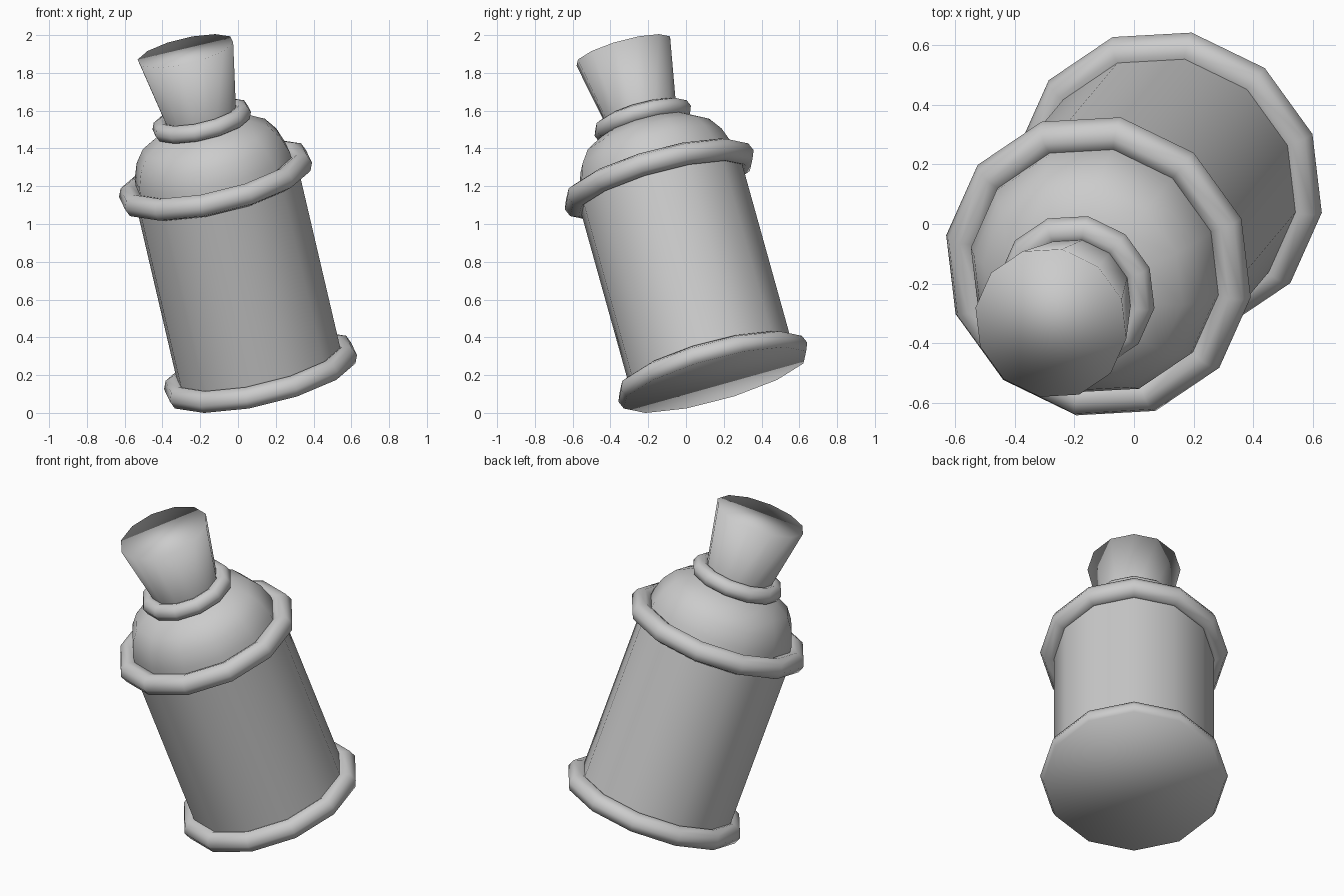
import bpy, bmesh
from math import cos, sin, pi, radians
from mathutils import Matrix

cube = bpy.data.objects.get("Cube")
if cube:
    bpy.data.objects.remove(cube, do_unlink=True)

grey = bpy.data.materials.new("plain grey")
grey.use_nodes = True
colour = (0.6, 0.6, 0.6, 1)
grey.diffuse_color = colour
grey.node_tree.nodes["Principled BSDF"].inputs["Base Color"].default_value = colour

SIDES = 12
HALF = 0.542      # half the distance between the two big rings
LEAN = (Matrix.Translation((0, 0, 0.725))
        @ Matrix.Rotation(radians(50), 4, 'Z')
        @ Matrix.Rotation(radians(-20), 4, 'Y'))


def lathe(name, profile, closed=False, cap_start=False, cap_end=False):
    """Spin (radius, height) points round the leaning axis."""
    bm = bmesh.new()
    loops = [[bm.verts.new((r * cos(2 * pi * i / SIDES), r * sin(2 * pi * i / SIDES), h))
              for i in range(SIDES)] for r, h in profile]
    pairs = list(zip(loops, loops[1:]))
    if closed:
        pairs.append((loops[-1], loops[0]))
    for a, b in pairs:
        for i in range(SIDES):
            j = (i + 1) % SIDES
            bm.faces.new((a[i], a[j], b[j], b[i]))
    if cap_start:
        bm.faces.new(loops[0][::-1])
    if cap_end:
        bm.faces.new(loops[-1])
    for f in bm.faces:
        f.smooth = True
    bm.transform(LEAN)
    mesh = bpy.data.meshes.new(name)
    bm.to_mesh(mesh)
    bm.free()
    mesh.materials.append(grey)
    obj = bpy.data.objects.new(name, mesh)
    bpy.context.collection.objects.link(obj)
    return obj


def arc(radius, thick, height, start, steps):
    """Points of a ring section, in eighths of a turn."""
    return [(radius + thick * cos(k * pi / 4), height + thick * sin(k * pi / 4))
            for k in range(start, start + steps)]


# Bottom ring, closed underneath by the base
lathe("base_ring", arc(0.467, 0.062, -HALF, -1, 5), cap_start=True)

# Straight body
lathe("body", [(0.45, -HALF), (0.45, HALF)])

# Ring round the shoulder and ring round the neck
lathe("shoulder_ring", arc(0.467, 0.062, HALF, 0, 8), closed=True)
lathe("neck_ring", arc(0.22, 0.05, HALF + 0.332, 0, 8), closed=True)

# Rounded shoulder
dome = [(0.43, 0), (0.425, 0.08), (0.395, 0.165), (0.345, 0.235), (0.25, 0.29), (0.16, 0.31)]
lathe("shoulder", [(r, HALF + h) for r, h in dome])

# Flared stopper
lathe("stopper", [(0.183, HALF + 0.3), (0.262, HALF + 0.725)], cap_end=True)
